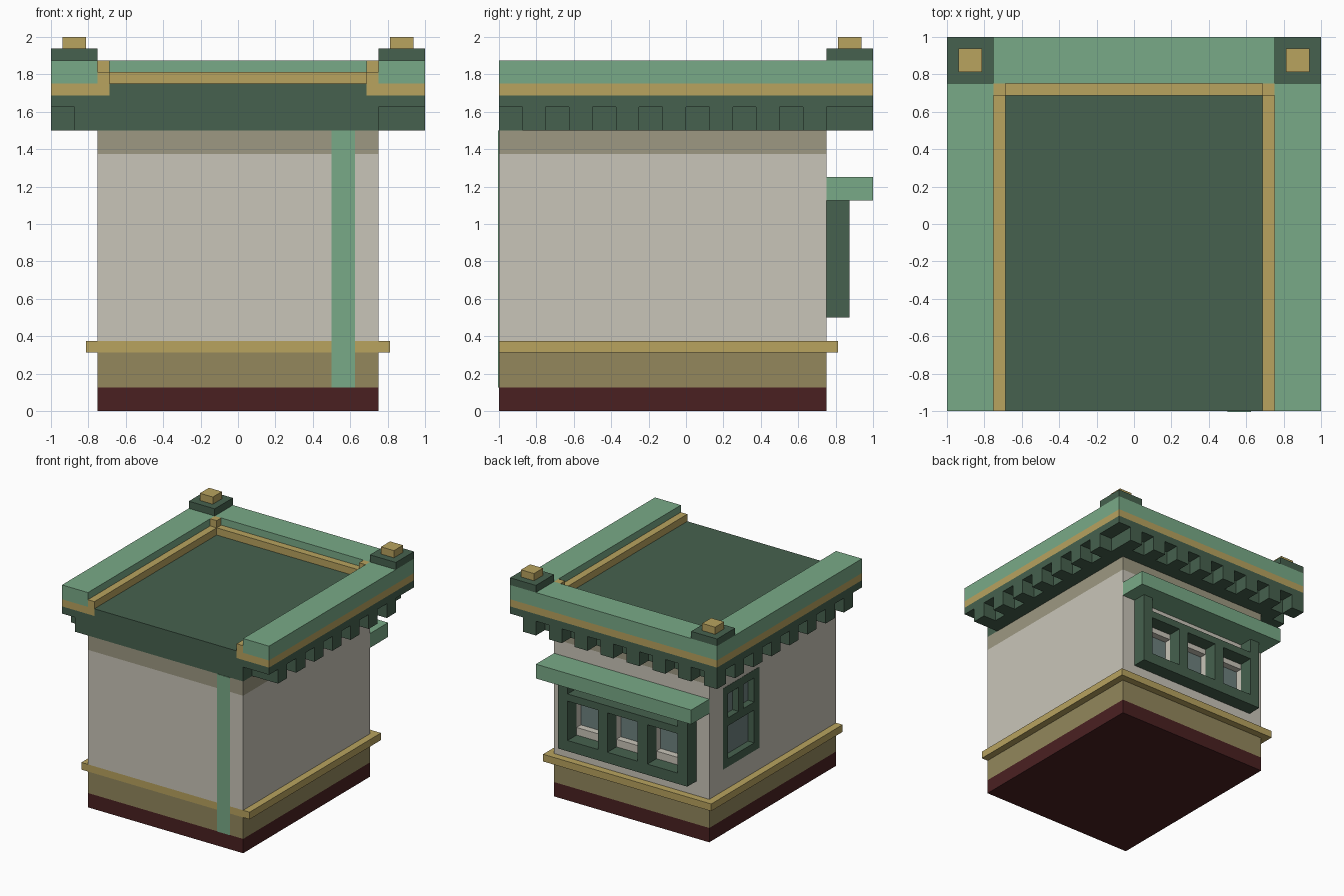
import bpy, bmesh

if "Cube" in bpy.data.objects:
    bpy.data.objects.remove(bpy.data.objects["Cube"])


def material(name, r, g, b):
    lin = [((c / 255 + 0.055) / 1.055) ** 2.4 for c in (r, g, b)]
    m = bpy.data.materials.new(name)
    m.diffuse_color = (*lin, 1)
    m.use_nodes = True
    m.node_tree.nodes["Principled BSDF"].inputs["Base Color"].default_value = m.diffuse_color
    return m


DARK = material("dark green", 70, 97, 78)
LIGHT = material("light green", 121, 170, 135)
GOLD = material("gold", 184, 163, 95)
OLIVE = material("olive plinth", 147, 135, 92)
WALL = material("pale wall", 201, 197, 185)
BAND = material("grey olive band", 157, 153, 130)
PLUM = material("dark red base", 74, 32, 33)
GLASS = material("window glass", 110, 130, 127)


def finish(name, bm, mat):
    bmesh.ops.recalc_face_normals(bm, faces=bm.faces)
    me = bpy.data.meshes.new(name)
    bm.to_mesh(me)
    bm.free()
    me.materials.append(mat)
    ob = bpy.data.objects.new(name, me)
    bpy.context.collection.objects.link(ob)
    return ob


def boxes(name, mat, *spans):
    """One object from boxes given as (x0, x1, y0, y1, z0, z1)."""
    bm = bmesh.new()
    for x0, x1, y0, y1, z0, z1 in spans:
        for v in bmesh.ops.create_cube(bm, size=1)["verts"]:
            v.co = (x1 if v.co.x > 0 else x0,
                    y1 if v.co.y > 0 else y0,
                    z1 if v.co.z > 0 else z0)
    return finish(name, bm, mat)


def u_ring(name, mat, inner, outer, z0, z1):
    """U-shaped course along left, back and right, open to the front."""
    pts = [(-outer, -1), (-outer, outer), (outer, outer), (outer, -1),
           (inner, -1), (inner, inner), (-inner, inner), (-inner, -1)]
    bm = bmesh.new()
    face = bm.faces.new([bm.verts.new((x, y, z0)) for x, y in pts])
    geom = bmesh.ops.extrude_face_region(bm, geom=[face])["geom"]
    for v in geom:
        if isinstance(v, bmesh.types.BMVert):
            v.co.z = z1
    return finish(name, bm, mat)


# Walls in horizontal courses
boxes("base", PLUM, (-.75, .75, -1, .75, 0, .125))
boxes("plinth", OLIVE, (-.75, .75, -1, .75, .125, .3125))
boxes("plinth_trim", GOLD, (-.8125, .8125, -1, .8125, .3125, .375))
wall = boxes("wall", WALL, (-.75, .75, -1, .75, .375, 1.375))
boxes("wall_band", BAND, (-.75, .75, -1, .75, 1.375, 1.5))
boxes("front_pipe_stripe", LIGHT, (.5, .625, -1.004, -1, .125, 1.5))

# Window layout
BAR = .09375
PANE = (1.25 - 4 * BAR) / 3
panes = [(-.625 + BAR + i * (BAR + PANE), -.625 + (i + 1) * (BAR + PANE)) for i in range(3)]
SY0, SY1, SZ0, SZ1 = .0625, .5625, .5625, 1.27   # side window outline

# Recesses cut in the back and left walls
cutter = boxes("window_cutter", WALL,
               *[(a, b, .6875, .9, .66, .89) for a, b in panes],
               (-.9, -.6875, SY0, SY1, SZ0, SZ1))
cutter.hide_render = True
mod = wall.modifiers.new("recess", "BOOLEAN")
mod.object = cutter
mod.solver = "EXACT"
bpy.context.view_layer.objects.active = wall
bpy.ops.object.modifier_apply(modifier=mod.name)
bpy.data.objects.remove(cutter)

# Back window: frame, glass and awning
posts = [(-.625 + i * (BAR + PANE), -.625 + i * (BAR + PANE) + BAR) for i in range(4)]
boxes("back_window_frame", DARK,
      (-.625, .625, .75, .875, .5, .594),
      (-.625, .625, .75, .875, .9375, 1.0),
      *[(a, b, .75, .875, .594, .9375) for a, b in posts],
      *[(a, b, .75, .875, 1.0, 1.125) for a, b in (posts[0], posts[3])])
boxes("back_window_glass", GLASS, *[(a, b, .685, .691, .66, .89) for a, b in panes])
boxes("awning", LIGHT, (-.75, .75, .75, 1, 1.125, 1.25))

# Left window: two small panes over one large pane
mid = (SY0 + SY1) / 2
boxes("left_window_frame", DARK,
      (-.752, -.69, SY0, SY0 + .07, SZ0, SZ1),
      (-.752, -.69, SY1 - .07, SY1, SZ0, SZ1),
      (-.752, -.69, SY0 + .07, SY1 - .07, SZ0, SZ0 + .07),
      (-.752, -.69, SY0 + .07, SY1 - .07, SZ1 - .07, SZ1),
      (-.752, -.69, SY0 + .07, SY1 - .07, .92, .99),
      (-.752, -.69, mid - .035, mid + .035, .99, SZ1 - .07))
boxes("left_window_glass", GLASS, (-.692, -.685, SY0, SY1, SZ0, SZ1))

# Roof slab, soffit and deck
boxes("roof_core", DARK, (-.75, .75, -1, .75, 1.5, 1.625))
boxes("soffit_steps", DARK,
      (.75, .875, -.875, .75, 1.5, 1.625),
      (-.875, -.75, -1, .75, 1.5, 1.625),
      (-.875, .75, .75, .875, 1.5, 1.625))
boxes("eaves_slab", DARK, (-1, 1, -1, 1, 1.625, 1.6875))
boxes("roof_deck", DARK, (-.6875, .6875, -1, .6875, 1.6875, 1.75))

# Dentils under the eaves
rows = [-.875 + .25 * i for i in range(7)]
boxes("side_dentils", DARK,
      *[(.875, 1, y, y + .125, 1.5, 1.625) for y in rows],
      *[(-1, -.875, y, y + .125, 1.5, 1.625) for y in rows])
boxes("back_dentils", DARK,
      *[(-1 + .25 * i, -.875 + .25 * i, .75 if i == 7 else .875, 1, 1.5, 1.625)
        for i in range(8)])

# Parapet courses
u_ring("cornice_band", GOLD, .6875, 1, 1.6875, 1.75)
u_ring("parapet", LIGHT, .75, 1, 1.75, 1.875)
u_ring("parapet_inner_trim", GOLD, .6875, .75, 1.75, 1.8125)

# Back corner posts and finials
for side, s in (("left", -1), ("right", 1)):
    def span(a, b):
        return (min(s * a, s * b), max(s * a, s * b))
    boxes(side + "_corner_post", GOLD, (*span(.6875, .75), .6875, .75, 1.8125, 1.875))
    boxes(side + "_corner_cap", DARK, (*span(.75, 1), .75, 1, 1.875, 1.9375))
    boxes(side + "_finial", GOLD, (*span(.8125, .9375), .8125, .9375, 1.9375, 2))
